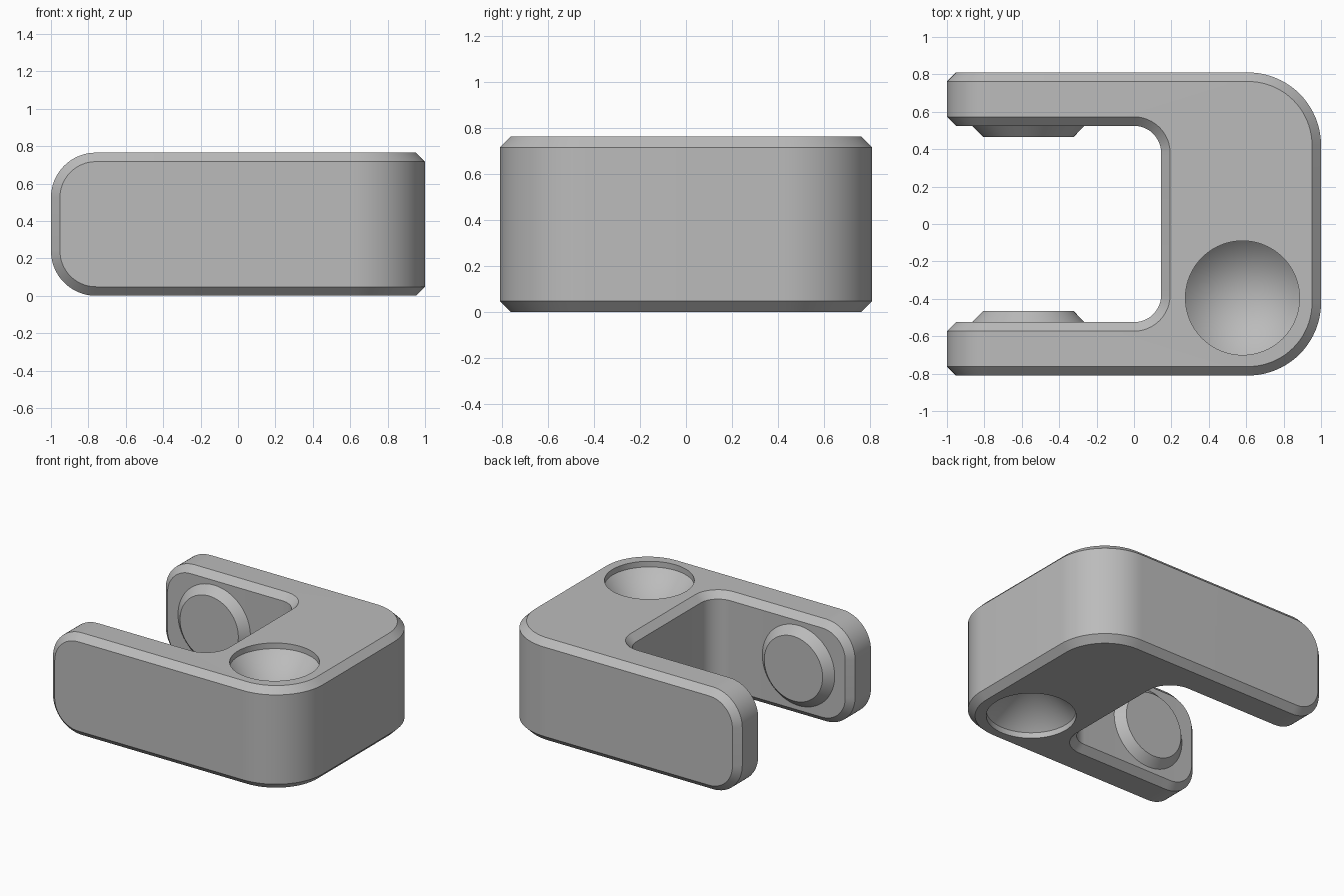
import bpy, bmesh, math
from mathutils import Matrix, Vector

if "Cube" in bpy.data.objects:
    bpy.data.objects.remove(bpy.data.objects["Cube"])

HEIGHT = 0.765
CHAMFER = 0.048

grey = bpy.data.materials.new("plain_grey")
grey.use_nodes = True
grey.diffuse_color = (0.5, 0.5, 0.5, 1)
grey.node_tree.nodes["Principled BSDF"].inputs["Base Color"].default_value = (0.5, 0.5, 0.5, 1)


def make_object(name, bm):
    bmesh.ops.recalc_face_normals(bm, faces=bm.faces)
    mesh = bpy.data.meshes.new(name)
    bm.to_mesh(mesh)
    bm.free()
    mesh.materials.append(grey)
    obj = bpy.data.objects.new(name, mesh)
    bpy.context.collection.objects.link(obj)
    return obj


def lathe(name, rings, matrix):
    """Closed turned solid from (radius, height) rings; radius 0 is a point."""
    bm = bmesh.new()
    n = 96
    loops = []
    for r, h in rings:
        count = n if r else 1
        loops.append([bm.verts.new((r * math.cos(math.tau * i / n),
                                    r * math.sin(math.tau * i / n), h)) for i in range(count)])
    for a, b in zip(loops, loops[1:]):
        for i in range(n):
            j = (i + 1) % n
            if len(b) == 1:
                bm.faces.new((a[i], a[j], b[0]))
            else:
                bm.faces.new((a[i], a[j], b[j], b[i]))
    for loop in (loops[0], loops[-1]):
        if len(loop) > 1:
            bm.faces.new(loop)
    bm.transform(matrix)
    return make_object(name, bm)


def round_edges(bm, test, radius, segments):
    edges = [e for e in bm.edges if test(*(v.co for v in e.verts))]
    bmesh.ops.bevel(bm, geom=edges, offset=radius, segments=segments,
                    profile=0.5, affect='EDGES', clamp_overlap=False)


def smooth(obj):
    bpy.ops.object.select_all(action='DESELECT')
    obj.select_set(True)
    bpy.context.view_layer.objects.active = obj
    bpy.ops.object.shade_smooth_by_angle(angle=math.radians(30))


# U-shaped body
half = [(-1, 0.81), (-1, 0.525), (0.145, 0.525)]
outline = half + [(x, -y) for x, y in reversed(half)] + [(1, -0.81), (1, 0.81)]
bm = bmesh.new()
base = bm.faces.new([bm.verts.new((x, y, 0)) for x, y in outline])
top = bmesh.ops.extrude_face_region(bm, geom=[base])["geom"]
bmesh.ops.translate(bm, vec=(0, 0, HEIGHT),
                    verts=[v for v in top if isinstance(v, bmesh.types.BMVert)])
bmesh.ops.recalc_face_normals(bm, faces=bm.faces)


def upright_at(x):
    return lambda a, b: abs(a.z - b.z) > 0.5 and abs(a.x - x) < 0.01


# rounded outer corners, inner corners and arm tips
round_edges(bm, upright_at(1), 0.39, 20)
round_edges(bm, upright_at(0.145), 0.145, 12)
round_edges(bm, lambda a, b: a.x < -0.99 and b.x < -0.99 and abs(a.z - b.z) < 0.01, 0.24, 16)

# chamfer on every remaining sharp edge
sharp = [e for e in bm.edges if e.calc_face_angle(0) > math.radians(40)]
bmesh.ops.bevel(bm, geom=sharp, offset=CHAMFER, segments=1,
                affect='EDGES', clamp_overlap=False)
body = make_object("body", bm)

# conical sockets above and below
place = Vector((0.58, -0.395, HEIGHT / 2))
for name, flip in (("upper_socket_cutter", 0), ("lower_socket_cutter", math.pi)):
    cutter = lathe(name, [(0.305, 0.45), (0.305, 0.34), (0, 0.035)],
                   Matrix.Translation(place) @ Matrix.Rotation(flip, 4, 'X'))
    mod = body.modifiers.new(name, 'BOOLEAN')
    mod.operation = 'DIFFERENCE'
    mod.solver = 'EXACT'
    mod.object = cutter
    bpy.context.view_layer.objects.active = body
    bpy.ops.object.modifier_apply(modifier=name)
    bpy.data.objects.remove(cutter)
smooth(body)

# round pads on the inside of both arms
for name, side in (("back_pad", 1), ("front_pad", -1)):
    turn = Matrix.Rotation(side * math.pi / 2, 4, 'X')
    pad = lathe(name, [(0.3, -0.01), (0.3, 0), (0.242, 0.06)],
                Matrix.Translation((-0.565, side * 0.525, HEIGHT / 2)) @ turn)
    smooth(pad)
